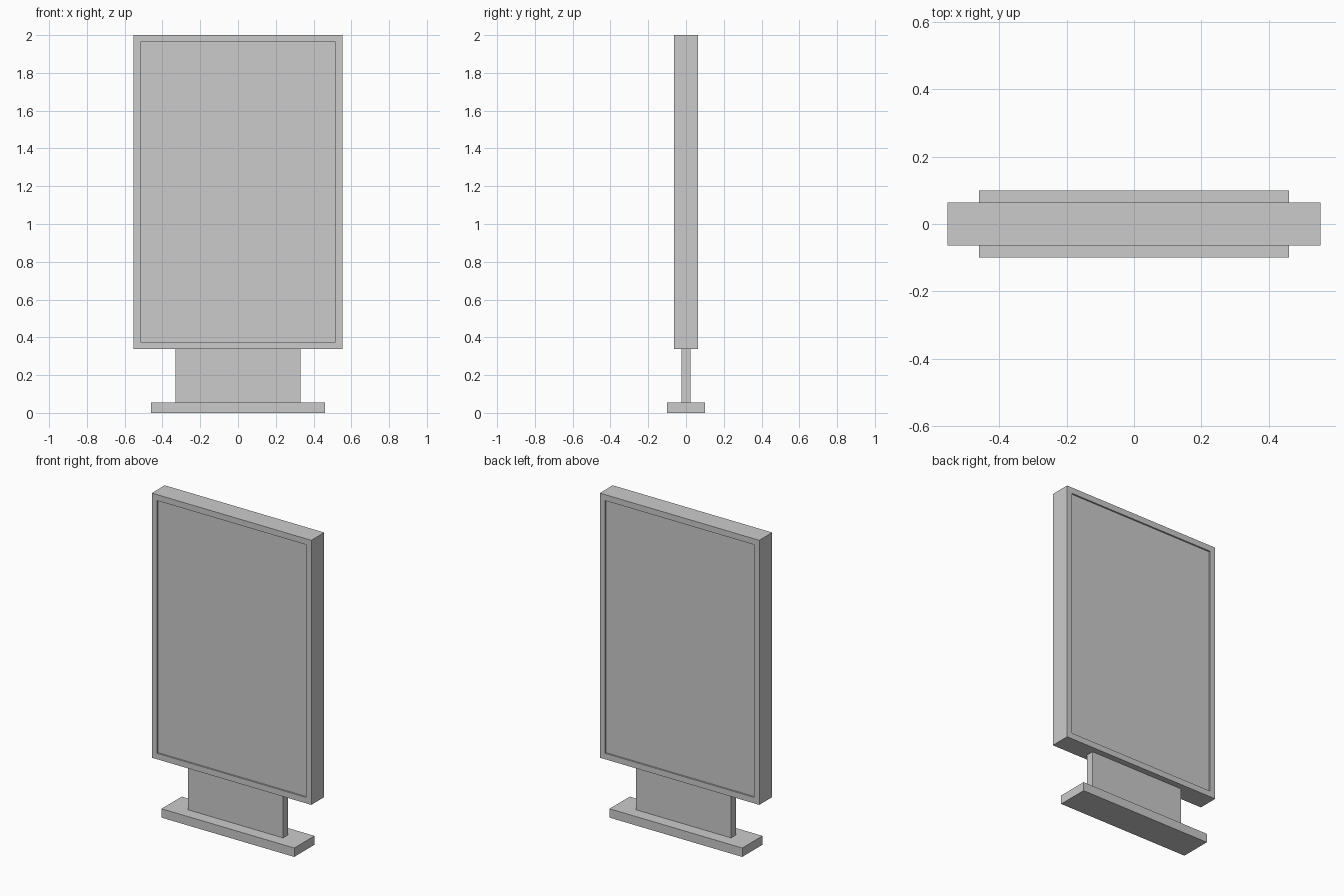
import bpy, bmesh
from mathutils import Vector

if "Cube" in bpy.data.objects:
    bpy.data.objects.remove(bpy.data.objects["Cube"])


def box(name, width, depth, z0, z1, border=0.0, recess=0.0):
    """Box centred on x and y; optionally sinks a bordered panel into front and back."""
    bm = bmesh.new()
    bmesh.ops.create_cube(bm, size=1)
    bmesh.ops.scale(bm, vec=(width, depth, z1 - z0), verts=bm.verts)
    bmesh.ops.translate(bm, vec=(0, 0, (z0 + z1) / 2), verts=bm.verts)
    bm.normal_update()
    if border:
        for face in [f for f in bm.faces if abs(f.normal.y) > 0.9]:
            inward = -recess * face.normal.copy()
            bmesh.ops.inset_individual(bm, faces=[face], thickness=border)
            sunk = bmesh.ops.extrude_discrete_faces(bm, faces=[face])["faces"][0]
            bmesh.ops.translate(bm, vec=Vector(inward), verts=sunk.verts)
    bmesh.ops.recalc_face_normals(bm, faces=bm.faces)
    mesh = bpy.data.meshes.new(name)
    bm.to_mesh(mesh)
    bm.free()
    obj = bpy.data.objects.new(name, mesh)
    bpy.context.collection.objects.link(obj)
    return obj


# Foot plate and upright
box("base_plate", 0.922, 0.20, 0.0, 0.056)
box("support_neck", 0.662, 0.05, 0.056, 0.338)

# Display cabinet with a recessed poster panel on both sides
box("display_cabinet", 1.108, 0.128, 0.338, 2.0, border=0.053, recess=0.01)
